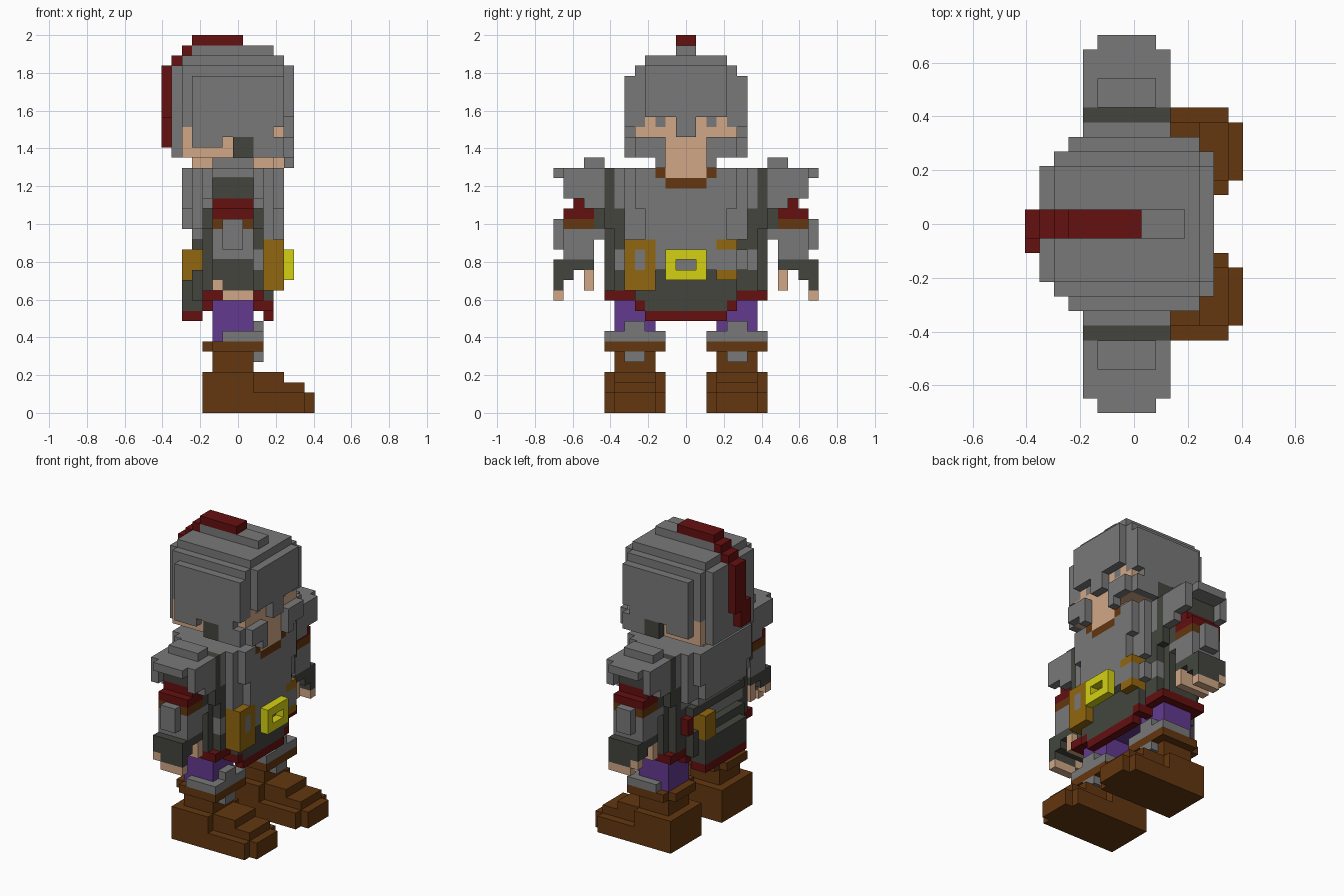
import bpy, bmesh

if "Cube" in bpy.data.objects:
    bpy.data.objects.remove(bpy.data.objects["Cube"])

V = 2 / 37          # block size: 37 blocks tall, 15 deep (x), 26 wide (y)
COLOURS = {
    "steel": (0.19, 0.19, 0.19), "charcoal": (0.056, 0.06, 0.048),
    "dark_red": (0.13, 0.005, 0.005), "leather_brown": (0.125, 0.038, 0.005),
    "skin": (0.63, 0.39, 0.24), "purple": (0.125, 0.042, 0.28),
    "bronze": (0.29, 0.135, 0.005), "yellow": (0.66, 0.64, 0.006)}
NAMES = list(COLOURS)
mats = []
for n, c in COLOURS.items():
    m = bpy.data.materials.new(n)
    m.diffuse_color = (*c, 1)
    m.use_nodes = True
    m.node_tree.nodes["Principled BSDF"].inputs["Base Color"].default_value = m.diffuse_color
    mats.append(m)

grid = {}           # block -> (part, colour)
part = ""


def box(col, i0, i1, j0, j1, k0, k1, mirror=True):
    """Fill (or with col None carve) blocks; mirrored over y by default."""
    for i in range(i0, i1):
        for j in range(j0, j1):
            for k in range(k0, k1):
                for jj in ((j, -1 - j) if mirror else (j,)):
                    if col is None:
                        grid.pop((i, jj, k), None)
                    else:
                        grid[i, jj, k] = (part, NAMES.index(col))


def rounded(col, k0, k1, *plan):
    """Stack of centred slabs (i0, i1, half width) giving a stepped outline."""
    for i0, i1, j in plan:
        box(col, i0, i1, 0, j, k0, k1)


# boots
part = "boots"
box("leather_brown", 4, 14, 2, 8, 0, 2)
box("leather_brown", 14, 15, 3, 7, 0, 2)
box("leather_brown", 4, 9, 2, 8, 2, 4)
box("leather_brown", 9, 14, 3, 7, 2, 3)
box("leather_brown", 9, 12, 3, 7, 3, 4)
box("leather_brown", 5, 9, 3, 7, 4, 7)
box("leather_brown", 4, 10, 3, 7, 6, 7)
box("leather_brown", 5, 9, 2, 8, 6, 7)
box("leather_brown", 9, 10, 2, 8, 6, 7)

# trousers and knee guards
part = "trousers"
box("purple", 5, 9, 3, 7, 7, 12)
box("purple", 5, 9, 0, 7, 11, 12)
part = "knee_guards"
box("steel", 6, 9, 7, 8, 7, 8)
box("steel", 6, 9, 2, 3, 7, 8)
box("steel", 9, 10, 2, 8, 7, 8)
box("steel", 9, 10, 4, 6, 8, 9)
box("steel", 9, 10, 4, 6, 5, 6)

# skirt with red hem, lower at front and back
part = "skirt"
rounded("charcoal", 12, 14, (3, 11, 4), (3, 11, 5), (4, 10, 7), (5, 9, 8))
box("charcoal", 2, 3, 0, 4, 10, 13)
box("charcoal", 3, 4, 0, 5, 11, 12)
box("charcoal", 9, 11, 0, 5, 11, 12)
box("charcoal", 3, 4, 0, 4, 10, 11)
box("charcoal", 10, 11, 0, 4, 10, 11)
box("dark_red", 4, 6, 5, 8, 11, 12)
box("dark_red", 6, 9, 7, 8, 11, 12)
box("dark_red", 9, 10, 5, 8, 11, 12)
box("dark_red", 4, 5, 4, 5, 10, 12)
box("dark_red", 9, 11, 4, 5, 10, 11)
box("dark_red", 2, 4, 0, 4, 9, 10)
box("dark_red", 10, 11, 0, 4, 9, 10)

# cuirass and dark under-shirt
part = "torso"
rounded("charcoal", 14, 18, (4, 11, 5), (4, 10, 7), (5, 9, 8))
rounded("charcoal", 18, 20, (4, 10, 8), (5, 9, 9))
rounded("charcoal", 20, 24, (4, 10, 8))
rounded("steel", 20, 24, (2, 12, 5), (3, 11, 6), (4, 10, 7))
rounded("steel", 18, 20, (2, 12, 4), (3, 11, 6))
rounded("steel", 17, 18, (3, 12, 4), (4, 11, 6))
rounded("steel", 16, 17, (6, 12, 3))
box("charcoal", 3, 4, 0, 5, 16, 17)
part = "belt"
rounded("steel", 14, 16, (4, 12, 3), (4, 11, 6), (5, 10, 7))

# neck and collar
part = "neck"
box("skin", 3, 11, 0, 3, 23, 25)
box("skin", 11, 12, 0, 2, 23, 25)
box("leather_brown", 11, 12, 0, 2, 22, 23)
box("leather_brown", 11, 12, 2, 3, 23, 24)

# buckle, pouches and belt loop
part = "buckle"
box("yellow", 12, 13, 0, 2, 13, 16)
box(None, 12, 13, 0, 1, 14, 15)
part = "belt_pouches"
box("bronze", 10, 12, -6, -3, 12, 17, False)
box("steel", 11, 12, -5, -4, 14, 16, False)
box("bronze", 10, 12, 3, 5, 16, 17, False)
box("steel", 10, 12, 3, 5, 14, 16, False)
box("bronze", 10, 12, 3, 5, 13, 14, False)
box("bronze", 2, 4, 2, 4, 13, 16, False)
box("dark_red", 3, 5, 5, 6, 14, 16, False)

# shoulder plates
part = "shoulder_plates"
box("charcoal", 5, 9, 8, 11, 21, 23)
box("steel", 5, 9, 8, 10, 24, 25)
box("steel", 4, 10, 8, 12, 23, 24)
box("steel", 5, 9, 12, 13, 23, 24)
for i in (4, 9):
    box("steel", i, i + 1, 8, 12, 21, 23)
    box("steel", i, i + 1, 8, 10, 20, 21)

# arms and hands
part = "arms"
box("dark_red", 5, 9, 8, 11, 20, 21)
box("dark_red", 5, 9, 9, 12, 19, 20)
box("leather_brown", 5, 9, 9, 12, 18, 19)
box("steel", 5, 9, 8, 12, 17, 18)
box("steel", 5, 9, 9, 12, 15, 17)
box("steel", 6, 8, 12, 13, 16, 19)
part = "hands"
box("charcoal", 5, 9, 9, 13, 14, 15)
box("charcoal", 5, 9, 11, 13, 13, 14)
box("charcoal", 6, 9, 12, 13, 12, 13)
box("skin", 5, 9, 9, 10, 12, 14)
box("skin", 5, 6, 12, 13, 12, 13)
box("skin", 6, 9, 12, 13, 11, 12)

# helmet shell, stepped dome and ridge
part = "helmet"
rounded("steel", 25, 33, (1, 13, 4), (2, 12, 5), (3, 12, 6))
rounded("steel", 33, 34, (1, 13, 4), (2, 12, 5))
rounded("steel", 34, 35, (2, 12, 4))
rounded("steel", 35, 36, (3, 11, 1))
box("steel", 12, 13, 2, 5, 25, 27)
box("steel", 12, 13, 2, 3, 24, 25)
# openings: eyes, mouth and ears
box(None, 11, 13, 1, 6, 27, 28)
box(None, 12, 13, 1, 4, 28, 29)
box(None, 12, 13, 0, 2, 25, 27)
box(None, 2, 7, 5, 6, 25, 26)
box(None, 6, 7, 5, 6, 26, 27)

# face
part = "head"
box("skin", 2, 12, 0, 5, 25, 28)
box("skin", 11, 12, 1, 4, 28, 29)
box("steel", 11, 12, 2, 3, 28, 29)
box("charcoal", 7, 9, 5, 6, 25, 27)

# crest plume
part = "crest"
box("dark_red", 3, 8, 0, 1, 36, 37)
box("dark_red", 2, 3, 0, 1, 35, 36)
box("dark_red", 1, 2, 0, 1, 34, 35)
box("dark_red", 0, 1, 0, 1, 26, 34)
box("dark_red", 0, 1, -2, -1, 26, 29, False)
box(None, 0, 1, 0, 1, 26, 28, False)

# turn each part's exposed block faces into a mesh
for name in sorted({p for p, c in grid.values()}):
    bm = bmesh.new()
    verts = {}
    for cell, (p, c) in grid.items():
        if p != name:
            continue
        for ax in range(3):
            for s in (0, 1):
                near = list(cell)
                near[ax] += 2 * s - 1
                if tuple(near) in grid:
                    continue
                u, w = (ax + 1) % 3, (ax + 2) % 3
                loop = []
                for a, b in ((0, 0), (1, 0), (1, 1), (0, 1)):
                    q = list(cell)
                    q[ax] += s
                    q[u] += a
                    q[w] += b
                    q = tuple(q)
                    if q not in verts:
                        verts[q] = bm.verts.new(((q[0] - 7.5) * V, q[1] * V, q[2] * V))
                    loop.append(verts[q])
                f = bm.faces.new(loop if s else loop[::-1])
                f.material_index = c
    bmesh.ops.dissolve_limit(bm, angle_limit=0.01, verts=bm.verts[:],
                             edges=bm.edges[:], delimit={'MATERIAL'})
    me = bpy.data.meshes.new(name)
    bm.to_mesh(me)
    bm.free()
    for m in mats:
        me.materials.append(m)
    bpy.context.collection.objects.link(bpy.data.objects.new(name, me))
